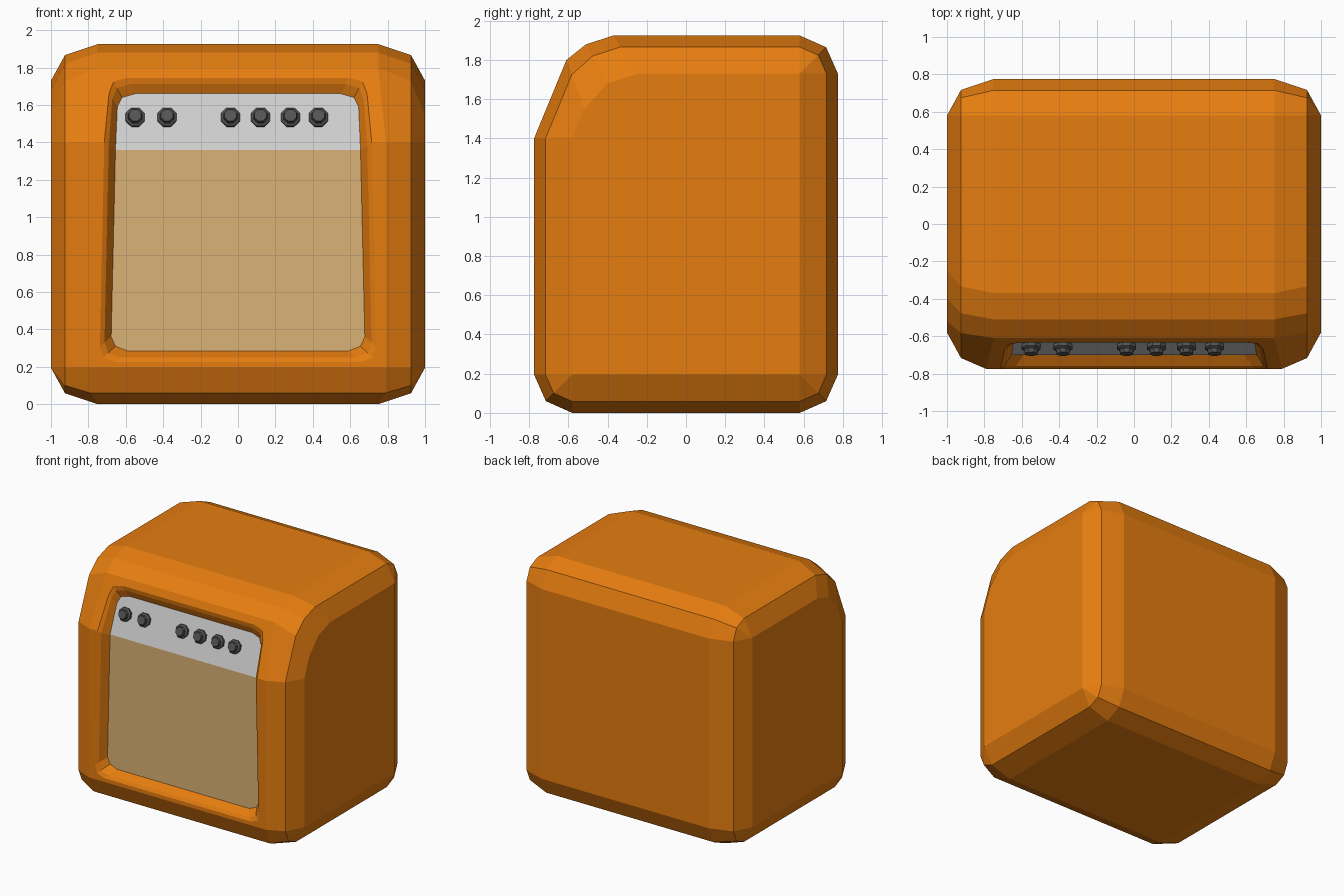
import bpy, bmesh
from math import sin, cos, pi, atan
from mathutils import Matrix

cube = bpy.data.objects.get("Cube")
if cube:
    bpy.data.objects.remove(cube, do_unlink=True)


def material(name, color):
    m = bpy.data.materials.new(name)
    m.use_nodes = True
    m.diffuse_color = (*color, 1)
    bsdf = next(n for n in m.node_tree.nodes if n.type == 'BSDF_PRINCIPLED')
    bsdf.inputs["Base Color"].default_value = (*color, 1)
    return m


orange = material("orange cabinet", (0.79, 0.205, 0.005))
tan = material("tan cloth", (0.71, 0.45, 0.18))
silver = material("silver panel", (0.63, 0.63, 0.63))
charcoal = material("charcoal knob", (0.09, 0.09, 0.09))


class Builder:
    """Collects polygons, sharing vertices at equal positions."""

    def __init__(self):
        self.bm = bmesh.new()
        self.verts = {}

    def face(self, points):
        vs = []
        for p in points:
            key = tuple(round(c, 4) for c in p)
            if key not in self.verts:
                self.verts[key] = self.bm.verts.new(p)
            if self.verts[key] not in vs:
                vs.append(self.verts[key])
        if len(vs) > 2:
            self.bm.faces.new(vs)

    def loft(self, a, b, skip=()):
        n = len(a)
        for i in range(n):
            if i not in skip:
                j = (i + 1) % n
                self.face((a[i], a[j], b[j], b[i]))

    def finish(self, name, mat, recalc=True):
        if recalc:
            bmesh.ops.recalc_face_normals(self.bm, faces=self.bm.faces[:])
        mesh = bpy.data.meshes.new(name)
        self.bm.to_mesh(mesh)
        self.bm.free()
        mesh.materials.append(mat)
        obj = bpy.data.objects.new(name, mesh)
        bpy.context.collection.objects.link(obj)
        return obj


# Cabinet side profile: (centre y, z) of each rounding and its outward offset
R, M = 0.195, 0.135
profile = [((-0.58, R), (-R, 0)), ((-0.58, 1.4), (-R, 0)),
           ((-0.52, 1.55), (-0.09, 0.25)), ((-0.40, 1.68), (-0.11, 0.20)),
           ((-0.25, 1.73), (-0.12, R)),
           ((0.58, 1.73), (0, R)), ((0.58, 1.73), (M, M)), ((0.58, 1.73), (R, 0)),
           ((0.58, R), (R, 0)), ((0.58, R), (M, -M)), ((0.58, R), (0, -R)),
           ((-0.58, R), (0, -R)), ((-0.58, R), (-M, -M))]


def ring(x, scale, front_x):
    pts = []
    for (cy, cz), (dy, dz) in profile:
        y, z = cy + dy * scale, cz + dz * scale
        pts.append((front_x if y < -0.7 else x, y, z))
    return pts


def mirrored(points):
    return [(-x, y, z) for x, y, z in points]


def front_y(z):
    return -0.775 + max(0, z - 1.4) * 0.4125


def panel_y(z):
    return -0.70 + max(0, z - 1.36) * 0.32


def front_loop(half, depth):
    right = [(x, depth(z), z) for x, z in half]
    return right + mirrored(right)[::-1]


# Outlines of the front opening, right half from bottom to top
rim = [(0.66, 0.225), (0.72, 0.25), (0.738, 0.31), (0.715, 1.4),
       (0.69, 1.66), (0.665, 1.725), (0.59, 1.745)]
inner = [(0.59, 0.285), (0.655, 0.31), (0.678, 0.36), (0.655, 1.36),
         (0.645, 1.59), (0.62, 1.64), (0.55, 1.66)]
frame = [(0.79, R)] * 3 + [(0.79, 1.4)] + [(0.75, 1.8)] * 3

# Cabinet shell with rounded edges and a framed opening
shell = Builder()
side, shoulder, middle = ring(1, 0, 1), ring(0.925, 0.7, 0.925), ring(0.75, 1, 0.79)
for flip in (list, mirrored):
    shell.face(flip(side))
    shell.loft(flip(side), flip(shoulder))
    shell.loft(flip(shoulder), flip(middle))
shell.loft(middle, mirrored(middle), skip=(0, 1))
rim_loop, inner_loop = front_loop(rim, front_y), front_loop(inner, panel_y)
lip_loop = [(a[0] * 0.6 + b[0] * 0.4, a[1] * 0.8 + b[1] * 0.2, a[2] * 0.6 + b[2] * 0.4)
            for a, b in zip(rim_loop, inner_loop)]
shell.loft(front_loop(frame, front_y), rim_loop)
shell.loft(rim_loop, lip_loop)
shell.loft(lip_loop, inner_loop)
shell.finish("cabinet", orange)

# Speaker cloth and tilted control panel
for name, half, mat in (("speaker_cloth", inner[:4], tan),
                        ("control_panel", inner[3:], silver)):
    plate = Builder()
    plate.face(front_loop(half, panel_y))
    plate.finish(name, mat, recalc=False)

# Octagonal knobs standing square on the tilted panel
knob_z = 1.53
for i, x in enumerate((-0.55, -0.38, -0.04, 0.12, 0.28, 0.43)):
    knob = Builder()
    rings = [[(r * cos((k + 0.5) * pi / 4), r * sin((k + 0.5) * pi / 4), h)
              for k in range(8)]
             for r, h in ((0.052, -0.01), (0.055, 0.02), (0.04, 0.03), (0.035, 0.052))]
    for a, b in zip(rings, rings[1:]):
        knob.loft(a, b)
    knob.face(rings[0])
    knob.face(rings[-1])
    obj = knob.finish(f"knob_{i + 1}", charcoal)
    obj.matrix_world = (Matrix.Translation((x, panel_y(knob_z), knob_z))
                        @ Matrix.Rotation(pi / 2 - atan(0.32), 4, 'X'))
